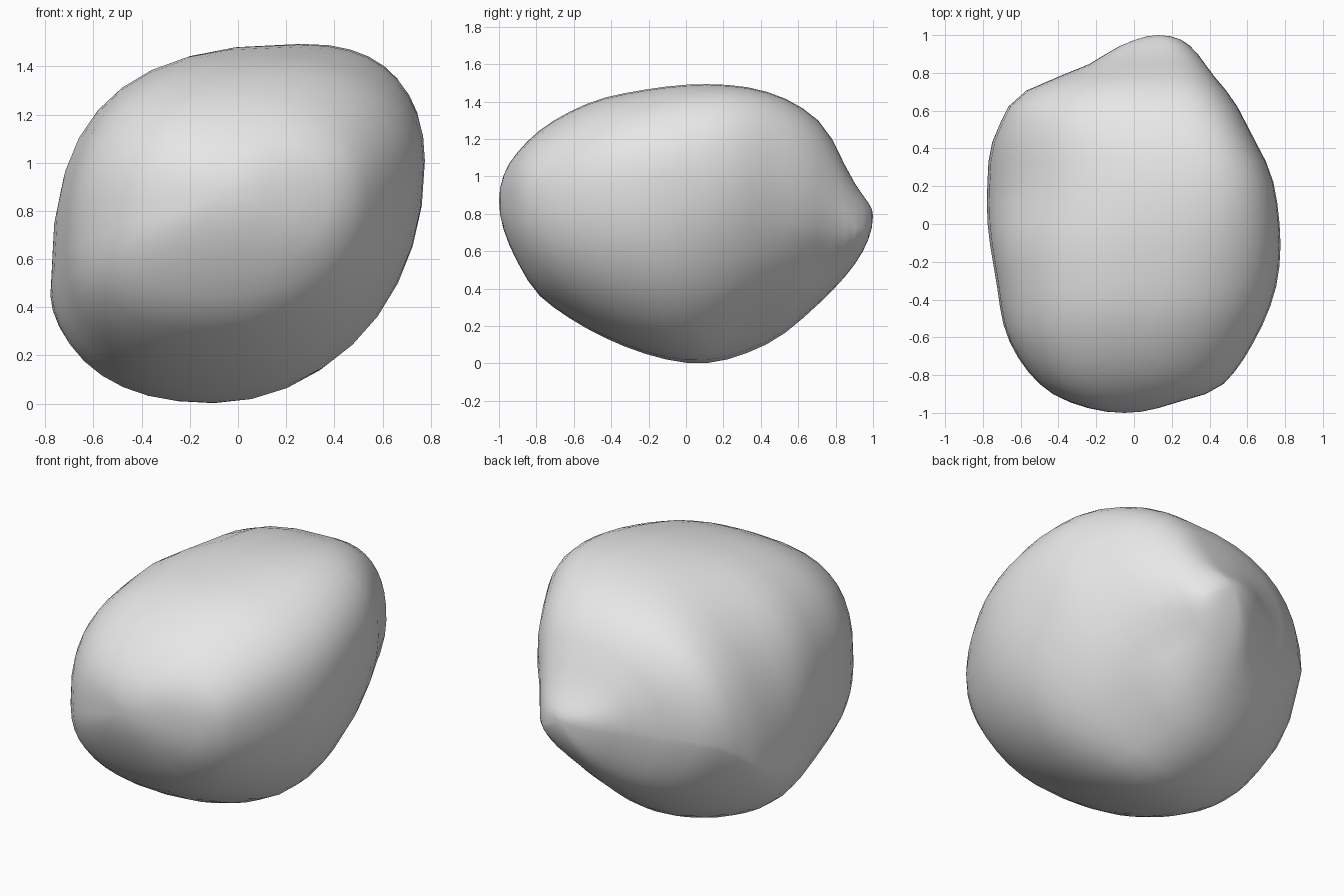
import bpy, bmesh, math
from mathutils import Vector
from mathutils.geometry import intersect_point_line

if "Cube" in bpy.data.objects:
    bpy.data.objects.remove(bpy.data.objects["Cube"], do_unlink=True)

RINGS, QUARTER = 28, 9
SIDES = 4 * QUARTER

# Outlines along the depth axis: (y, value)
TOP = [(-1, .87), (-.97, 1.02), (-.9, 1.13), (-.75, 1.27), (-.5, 1.4), (-.3, 1.45), (0, 1.49),
       (.27, 1.485), (.47, 1.44), (.63, 1.36), (.75, 1.25), (.85, 1.06), (.93, .92), (1, .79)]
BOTTOM = [(-1, .87), (-.97, .7), (-.9, .54), (-.8, .38), (-.65, .26), (-.48, .16), (-.3, .08),
          (-.1, .02), (.08, 0), (.25, .03), (.48, .13), (.7, .31), (.82, .43), (.97, .65), (1, .79)]
RIGHT = [(-1, -.05), (-.97, -.26), (-.9, -.43), (-.77, -.57), (-.57, -.68), (-.3, -.73), (0, -.775),
         (.25, -.775), (.4, -.76), (.53, -.71), (.64, -.65), (.73, -.53), (.78, -.4), (.85, -.23),
         (.93, -.1), (.98, .02), (1, .13)]
LEFT = [(-1, -.05), (-.95, .21), (-.9, .38), (-.86, .46), (-.65, .62), (-.38, .74), (-.15, .775),
        (.1, .76), (.28, .72), (.48, .62), (.65, .53), (.8, .41), (.92, .32), (.98, .24), (1, .13)]

# Where each outline runs on the surface: side heights, and offsets of crown and keel
RIGHT_Z = [(-1, .87), (-.8, .7), (-.4, .62), (-.1, .56), (.1, .45), (.33, .49), (.6, .71),
           (.84, .77), (1, .79)]
LEFT_Z = [(-1, .87), (-.8, .88), (-.4, .95), (0, 1.02), (.5, 1), (.65, .95), (.8, .84),
          (.92, .72), (1, .79)]
CROWN_X = [(-1, -.05), (-.8, 0), (-.3, .15), (0, .25), (.4, .27), (.7, .2), (1, .13)]
KEEL_X = [(-1, -.05), (-.5, -.1), (.1, -.1), (.5, -.1), (.8, -.02), (1, .13)]

# Roundness powers (height, width) of each quarter of the section: front, then back
UPPER_RIGHT = ((.76, .76), (.92, .8))
UPPER_LEFT = ((.87, .87), (.78, .8))
LOWER_LEFT = ((.95, .95), (1.15, 1.1))
LOWER_RIGHT = ((.83, .83), (1.45, .9))


def curve(keys, y):
    """Smooth interpolation of (y, value) keys, spaced by angle so both ends are round."""
    keys = [(math.acos(-k), v) for k, v in keys]
    x = math.acos(-y)
    n = len(keys)
    i = max(k for k in range(n - 1) if keys[k][0] <= x + 1e-9)

    def slope(k):
        a, b = keys[max(k - 1, 0)], keys[min(k + 1, n - 1)]
        return (b[1] - a[1]) / (b[0] - a[0])
    (x0, v0), (x1, v1) = keys[i], keys[i + 1]
    h = x1 - x0
    t = (x - x0) / h
    return ((2*t**3 - 3*t**2 + 1) * v0 + (t**3 - 2*t**2 + t) * h * slope(i)
            + (3*t**2 - 2*t**3) * v1 + (t**3 - t**2) * h * slope(i + 1))


def quarter(side, pole, powers, t):
    """Points from a side extreme to the crown or keel extreme."""
    a, b = [f + (k - f) * t for f, k in zip(*powers)]
    points = []
    for k in range(QUARTER + 1):
        phi = math.pi / 2 * k / QUARTER
        w, h = max(0, math.cos(phi)) ** b, math.sin(phi) ** a
        points.append((pole[0] + (side[0] - pole[0]) * w, side[1] + (pole[1] - side[1]) * h))
    return points


def section(y):
    t = min(1, max(0, (y + .15) / .5))
    t = t * t * (3 - 2 * t)
    right = (curve(RIGHT, y), curve(RIGHT_Z, y))
    left = (curve(LEFT, y), curve(LEFT_Z, y))
    crown = (curve(CROWN_X, y), curve(TOP, y))
    keel = (curve(KEEL_X, y), curve(BOTTOM, y))
    return (quarter(right, crown, UPPER_RIGHT, t)[:-1]
            + quarter(left, crown, UPPER_LEFT, t)[:0:-1]
            + quarter(left, keel, LOWER_LEFT, t)[:-1]
            + quarter(right, keel, LOWER_RIGHT, t)[:0:-1])


# Stone body lofted from front to back
bm = bmesh.new()
rings = []
for i in range(1, RINGS):
    y = -math.cos(math.pi * i / RINGS)
    rings.append([bm.verts.new((x, y, z)) for x, z in section(y)])
front_tip = bm.verts.new((-.05, -1, .87))
back_tip = bm.verts.new((.13, 1, .79))
for k in range(SIDES):
    n = (k + 1) % SIDES
    bm.faces.new((front_tip, rings[0][k], rings[0][n]))
    bm.faces.new((back_tip, rings[-1][n], rings[-1][k]))
    for r, s in zip(rings, rings[1:]):
        bm.faces.new((r[k], s[k], s[n], r[n]))
bmesh.ops.recalc_face_normals(bm, faces=bm.faces)
bm.normal_update()


def groove(path, radius, depth):
    """Press a soft groove into the surface along a path."""
    points = [Vector(p) for p in path]
    moves = []
    for v in bm.verts:
        d = radius
        for a, b in zip(points, points[1:]):
            f = intersect_point_line(v.co, a, b)[1]
            near = a.lerp(b, min(1, max(0, f)))
            d = min(d, (v.co - near).length)
        moves.append((v, v.normal * depth * (1 - d / radius)))
    for v, m in moves:
        v.co -= m


# Crease under the back and a shallow chip at the front
groove([(.24, .3, .13), (.43, .53, .36), (.4, .72, .5)], .17, .045)
groove([(.25, -.78, .58), (.42, -.72, .75)], .14, .015)

mesh = bpy.data.meshes.new("stone")
bm.to_mesh(mesh)
bm.free()
stone = bpy.data.objects.new("stone", mesh)
bpy.context.collection.objects.link(stone)

# Plain grey surface
grey = bpy.data.materials.new("light_grey")
grey.use_nodes = True
grey.diffuse_color = (.8, .8, .8, 1)
for node in grey.node_tree.nodes:
    if node.type == "BSDF_PRINCIPLED":
        node.inputs["Base Color"].default_value = (.8, .8, .8, 1)
mesh.materials.append(grey)

# Smooth shading that keeps the rear rim sharp
bpy.ops.object.select_all(action="DESELECT")
stone.select_set(True)
bpy.context.view_layer.objects.active = stone
bpy.ops.object.shade_smooth_by_angle(angle=math.radians(40))
